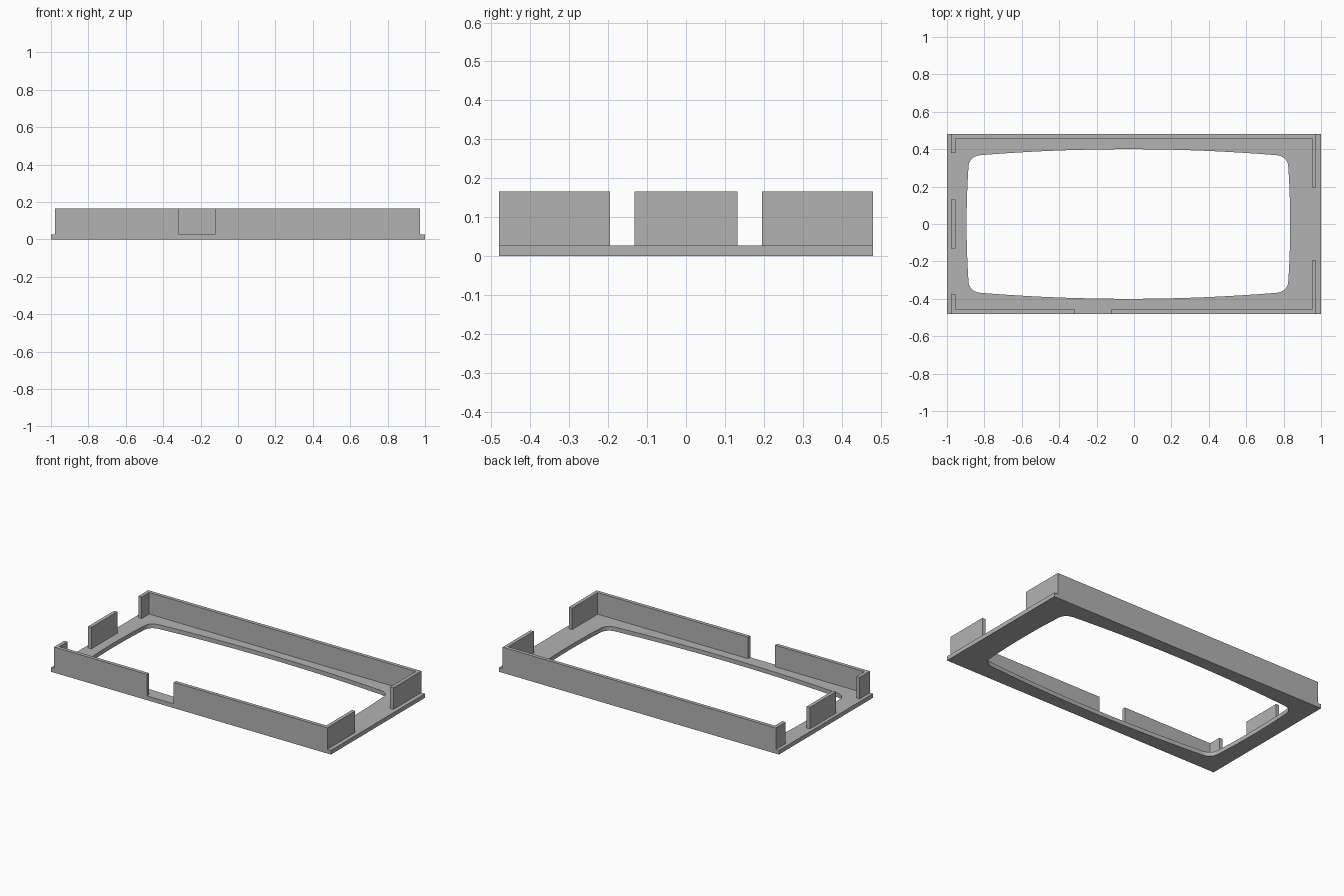
import bpy, bmesh, math
from mathutils import Vector

if "Cube" in bpy.data.objects:
    bpy.data.objects.remove(bpy.data.objects["Cube"], do_unlink=True)

HALF_Y = 0.48
PLATE_TOP, WALL_TOP = 0.027, 0.166
THICK = 0.023
WALL_L, WALL_R = -0.978, 0.974

grey = bpy.data.materials.new("plain grey")
grey.use_nodes = True
colour = (0.45, 0.45, 0.45, 1)
grey.diffuse_color = colour
grey.node_tree.nodes["Principled BSDF"].inputs["Base Color"].default_value = colour


def extrude_loops(name, loops, z0, z1):
    """Fill the area between closed outlines and raise it from z0 to z1."""
    bm = bmesh.new()
    edges = []
    for loop in loops:
        verts = [bm.verts.new((x, y, z0)) for x, y in loop]
        edges += [bm.edges.new((a, b)) for a, b in zip(verts, verts[1:] + verts[:1])]
    bmesh.ops.triangle_fill(bm, edges=edges, use_beauty=True, normal=(0, 0, 1))
    top = bmesh.ops.extrude_face_region(bm, geom=bm.faces[:], use_keep_orig=True)["geom"]
    moved = [v for v in top if isinstance(v, bmesh.types.BMVert)]
    bmesh.ops.translate(bm, vec=(0, 0, z1 - z0), verts=moved)
    bmesh.ops.recalc_face_normals(bm, faces=bm.faces[:])
    mesh = bpy.data.meshes.new(name)
    bm.to_mesh(mesh)
    bm.free()
    mesh.materials.append(grey)
    obj = bpy.data.objects.new(name, mesh)
    bpy.context.collection.objects.link(obj)
    return obj


def wall(name, path):
    """Wall with its outer face along the path, thickened towards the middle."""
    def inner(x, y):
        return (x - math.copysign(THICK, x) * (abs(x) > 0.9),
                y - math.copysign(THICK, y) * (abs(y) > 0.47))
    outline = path + [inner(*p) for p in reversed(path)]
    return extrude_loops(name, [outline], PLATE_TOP, WALL_TOP)


def opening_quarter(steps=12):
    """One quarter of the bowed opening, from the side middle to the end middle."""
    def side(t):
        return Vector((0.865 - 0.014 * t * t, 0.36 * t))

    def end(t):
        return Vector((0.85 * t, 0.40 - 0.037 * t * t))
    a, corner, b = side(0.86), Vector((0.851, 0.364)), end(0.93)
    pts = [side(0.86 * i / steps) for i in range(steps)]
    # rounded corner blended between the two bowed edges
    for i in range(steps + 1):
        t = i / steps
        c1, c2 = a.lerp(corner, 0.6), b.lerp(corner, 0.6)
        pts.append(a * (1 - t) ** 3 + c1 * 3 * t * (1 - t) ** 2
                   + c2 * 3 * t * t * (1 - t) + b * t ** 3)
    pts += [end(0.93 * (1 - i / steps)) for i in range(1, steps + 1)]
    return pts


# Base plate with the bowed opening, which sits slightly off centre
quarter = opening_quarter()
half = quarter + [Vector((-p.x, p.y)) for p in quarter[-2::-1]]
full = half + [Vector((p.x, -p.y)) for p in half[-2:0:-1]]
opening = [(p.x - 0.03, p.y) for p in full]
rim = [(-1, -HALF_Y), (1, -HALF_Y), (1, HALF_Y), (-1, HALF_Y)]
plate = extrude_loops("base_plate", [rim, opening], 0, PLATE_TOP)
bpy.context.view_layer.objects.active = plate
plate.select_set(True)
bpy.ops.object.shade_smooth_by_angle(angle=math.radians(30))

# Upright walls with gaps between them
wall("back_wall", [(WALL_L, 0.38), (WALL_L, HALF_Y), (WALL_R, HALF_Y), (WALL_R, 0.195)])
wall("front_left_wall", [(WALL_R, -0.195), (WALL_R, -HALF_Y), (-0.123, -HALF_Y)])
wall("front_right_wall", [(-0.315, -HALF_Y), (WALL_L, -HALF_Y), (WALL_L, -0.375)])
wall("right_side_tab", [(WALL_L, -0.132), (WALL_L, 0.132)])
